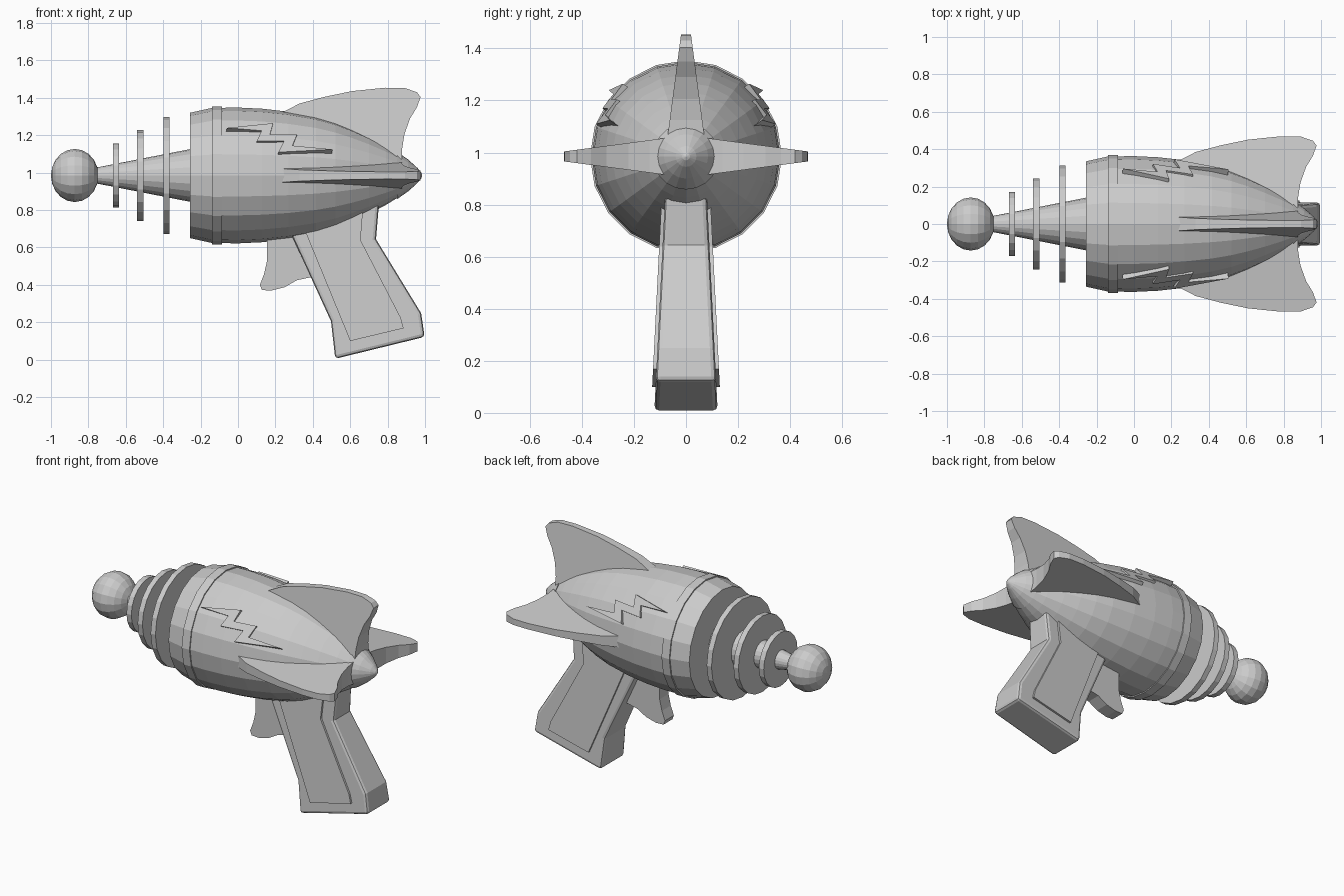
import bpy, bmesh, math
from mathutils import Vector

cube = bpy.data.objects.get("Cube")
if cube:
    bpy.data.objects.remove(cube)

AXIS = 0.985  # height of the barrel axis

grey = bpy.data.materials.new("plain_grey")
grey.use_nodes = True
grey.diffuse_color = (0.6, 0.6, 0.6, 1)
grey.node_tree.nodes["Principled BSDF"].inputs["Base Color"].default_value = (0.6, 0.6, 0.6, 1)


def finish(bm, name):
    bmesh.ops.recalc_face_normals(bm, faces=bm.faces)
    mesh = bpy.data.meshes.new(name)
    bm.to_mesh(mesh)
    bm.free()
    mesh.materials.append(grey)
    obj = bpy.data.objects.new(name, mesh)
    bpy.context.collection.objects.link(obj)
    return obj


def lathe(name, profile, sides=20):
    """Spin (x, radius) points around the barrel axis; ends are closed."""
    bm = bmesh.new()
    rings = []
    for x, r in profile:
        ring = []
        for k in range(sides):
            a = math.tau * k / sides
            ring.append(bm.verts.new((x, r * math.sin(a), AXIS + r * math.cos(a))))
        rings.append(ring)
    for a, b in zip(rings, rings[1:]):
        for k in range(sides):
            n = (k + 1) % sides
            bm.faces.new((a[k], a[n], b[n], b[k]))
    bm.faces.new(rings[0])
    bm.faces.new(rings[-1])
    return finish(bm, name)


def loft(name, side_a, side_b):
    """Join two matching outlines into a closed solid."""
    bm = bmesh.new()
    a = [bm.verts.new(p) for p in side_a]
    b = [bm.verts.new(p) for p in side_b]
    bm.faces.new(a)
    bm.faces.new(b)
    for k in range(len(a)):
        n = (k + 1) % len(a)
        bm.faces.new((a[k], a[n], b[n], b[k]))
    return finish(bm, name)


def slab(name, outline, half):
    """Solid from an (x, z) outline, with half width given by height."""
    return loft(name, [(x, -half(z), z) for x, z in outline],
                [(x, half(z), z) for x, z in outline])


# Body shell with a raised band and pointed tail
lathe("body", [(-0.257, 0.335), (-0.14, 0.361), (0.0, 0.363), (0.128, 0.357),
               (0.27, 0.341), (0.417, 0.314), (0.52, 0.284), (0.61, 0.248),
               (0.7, 0.206), (0.79, 0.158), (0.855, 0.118)])
lathe("body_band", [(-0.14, 0.369), (-0.085, 0.369)])
lathe("tail_cone", [(0.85, 0.127), (0.91, 0.085), (0.96, 0.04), (0.98, 0.015), (0.985, 0.003)])

# Barrel, cooling discs and muzzle ball
lathe("barrel", [(-0.77, 0.04), (-0.25, 0.142)])
for i, (x, r) in enumerate([(-0.652, 0.171), (-0.523, 0.243), (-0.382, 0.313)]):
    lathe(f"barrel_disc_{i + 1}", [(x - 0.017, r), (x + 0.017, r)])
ball = [(-0.873 - 0.127 * math.cos(math.pi * k / 10),
         max(0.002, 0.142 * math.sin(math.pi * k / 10))) for k in range(11)]
lathe("muzzle_ball", ball, 16)

# Three tapered fins: outline is (x, distance from the axis)
fin = [(0.1, 0.3), (0.246, 0.342), (0.33, 0.385), (0.465, 0.421), (0.61, 0.451),
       (0.786, 0.469), (0.893, 0.467), (0.957, 0.445), (0.976, 0.419), (0.957, 0.365),
       (0.92, 0.305), (0.89, 0.221), (0.877, 0.14), (0.875, 0.07), (0.7, 0.07)]
for name, turn in [("top_fin", 0), ("left_fin", math.pi / 2), ("right_fin", -math.pi / 2)]:
    sides = []
    for sign in (-1, 1):
        pts = []
        for x, r in fin:
            t = sign * (0.081 - 0.132 * r)
            pts.append((x, r * math.sin(turn) + t * math.cos(turn),
                        AXIS + r * math.cos(turn) - t * math.sin(turn)))
        sides.append(pts)
    loft(name, *sides)

# Grip with bevelled edges
def grip_half(z):
    return 0.122 - 0.05 * z

grip = slab("grip", [(0.2, 0.85), (0.289, 0.66), (0.497, 0.206), (0.52, 0.005),
                     (0.998, 0.122), (0.979, 0.249), (0.738, 0.644), (0.755, 0.85)], grip_half)
bevel = grip.modifiers.new("edge_bevel", "BEVEL")
bevel.width = 0.018
bevel.segments = 2
bevel.limit_method = "ANGLE"
bevel.angle_limit = math.radians(40)

# Raised grip panels on both sides
slab("grip_panels", [(0.33, 0.76), (0.37, 0.66), (0.6, 0.1), (0.885, 0.168),
                     (0.87, 0.225), (0.655, 0.64), (0.668, 0.8)],
     lambda z: grip_half(z) + 0.013)

# Trigger
slab("trigger", [(0.155, 0.7), (0.155, 0.527), (0.139, 0.457), (0.117, 0.4), (0.128, 0.372),
                 (0.18, 0.37), (0.25, 0.388), (0.315, 0.425), (0.42, 0.447), (0.32, 0.7)],
     lambda z: 0.045)

# Lightning bolt plates, flat and tilted against the upper flanks
bolt = [(-0.06, 1.235), (0.187, 1.26), (0.17, 1.2), (0.315, 1.2), (0.29, 1.14),
        (0.505, 1.12), (0.215, 1.105), (0.245, 1.165), (0.1, 1.165), (0.125, 1.22)]
normal = Vector((0.15, -1, 0.7)).normalized()
for name, sign in [("right_bolt", 1), ("left_bolt", -1)]:
    sides = []
    for depth in (0.008, -0.04):
        pts = []
        for x, z in bolt:
            p = Vector((x, -0.29 + 0.15 * (x + 0.06) + 0.7 * (z - 1.235), z)) + normal * depth
            pts.append((p.x, p.y * sign, p.z))
        sides.append(pts)
    loft(name, *sides)
